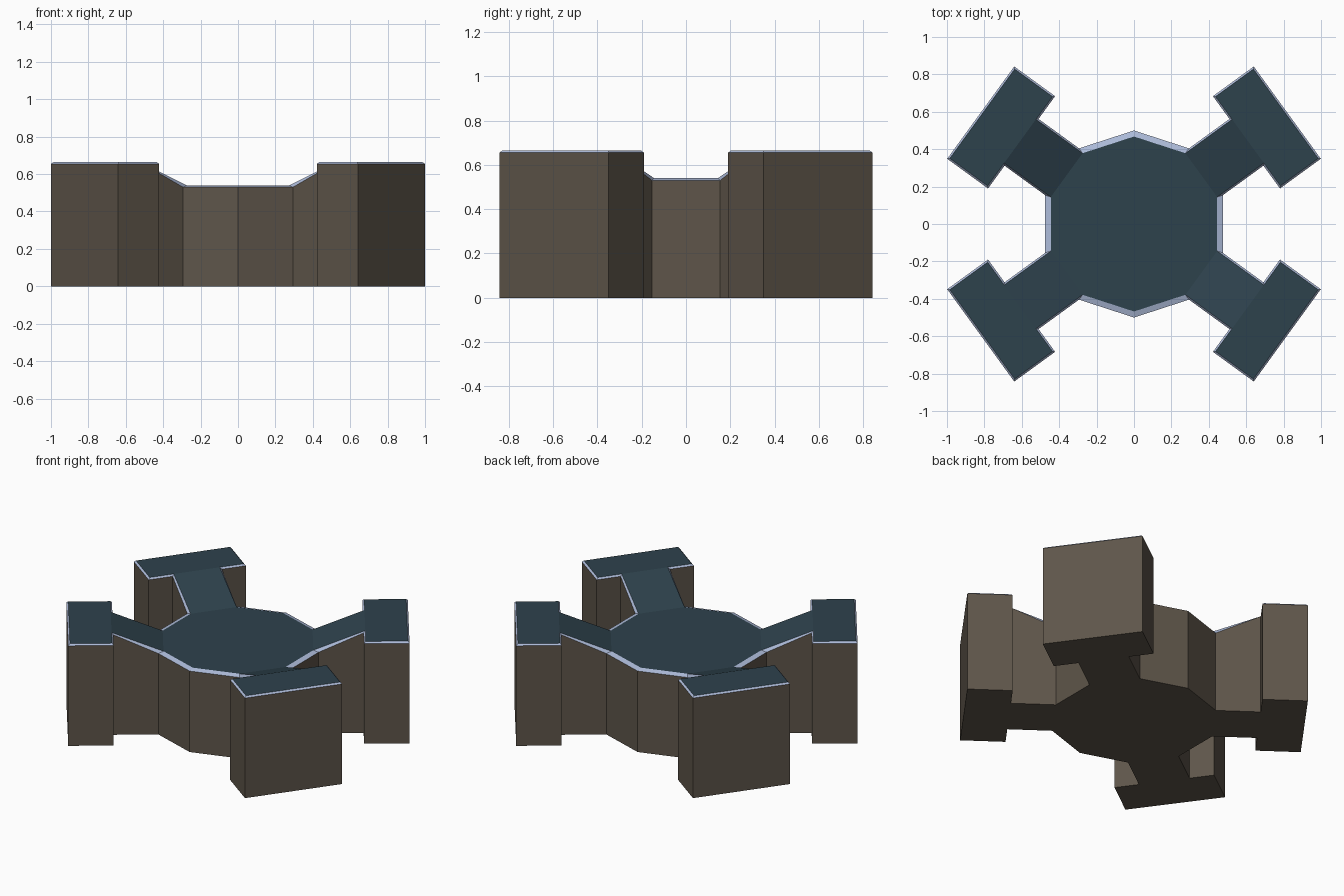
import bpy, math
from math import sin, cos, radians

if "Cube" in bpy.data.objects:
    bpy.data.objects.remove(bpy.data.objects["Cube"])

ARMS = (36, 144, 216, 324)      # arm directions, degrees
CORE_R, PAD_IN, PAD_OUT, PAD_HALF = 0.5, 0.743, 1.013, 0.305
LOW, HIGH = 0.53, 0.655         # height of wall at core and at pads
CHAMFER = 0.01


def material(name, rgb):
    m = bpy.data.materials.new(name)
    m.diffuse_color = (*rgb, 1)
    m.use_nodes = True
    m.node_tree.nodes["Principled BSDF"].inputs["Base Color"].default_value = m.diffuse_color
    return m


def make(name, verts, faces, mat):
    me = bpy.data.meshes.new(name)
    me.from_pydata(verts, [], faces)
    me.materials.append(mat)
    me.update()
    ob = bpy.data.objects.new(name, me)
    bpy.context.collection.objects.link(ob)
    return ob


def outline(inset, rise, flat=False):
    """Counter-clockwise plan: decagon core with four T-shaped arms."""
    half = CORE_R * sin(radians(18)) - inset
    radius = half / sin(radians(18))
    root = radius * cos(radians(18))
    wide, r0, r1 = PAD_HALF - inset, PAD_IN + inset, PAD_OUT - inset
    side = [(root, half, LOW), (r0, half, HIGH), (r0, wide, HIGH), (r1, wide, HIGH)]
    local = [(r, -t, z) for r, t, z in side] + side[::-1]
    pts = []
    for n, deg in enumerate(ARMS):
        a = radians(deg)
        for r, t, z in local:
            pts.append((r * cos(a) - t * sin(a), r * sin(a) + t * cos(a),
                        0 if flat else z + rise))
        if n in (0, 2):          # free decagon corner at back / front
            pts.append((0, radius if n == 0 else -radius, 0 if flat else LOW + rise))
    return pts


def band(n):
    return [(i, (i + 1) % n, n + (i + 1) % n, n + i) for i in range(n)]


stone = material("brown stone", (0.112, 0.091, 0.068))
edge = material("pale blue edge", (0.42, 0.50, 0.70))
teal = material("dark teal top", (0.027, 0.054, 0.073))

bottom = outline(0, 0, True)
wall_top = outline(0, 0)
deck = outline(CHAMFER, CHAMFER)
N = len(bottom)

# Walls and underside
make("base_body", bottom + wall_top, band(N) + [tuple(reversed(range(N)))], stone)

# Sloping trim around the upper edge
make("edge_trim", wall_top + deck, band(N), edge)

# Core deck, ramps and raised pads
starts = (0, 9, 17, 26)
core, faces = [], []
for s in starts:
    core += [s, s + 7]
    if s in (0, 17):
        core.append(s + 8)
    faces.append((s, s + 1, s + 6, s + 7))
    faces.append(tuple(range(s + 1, s + 7)))
make("top_deck", deck, [tuple(core)] + faces, teal)
